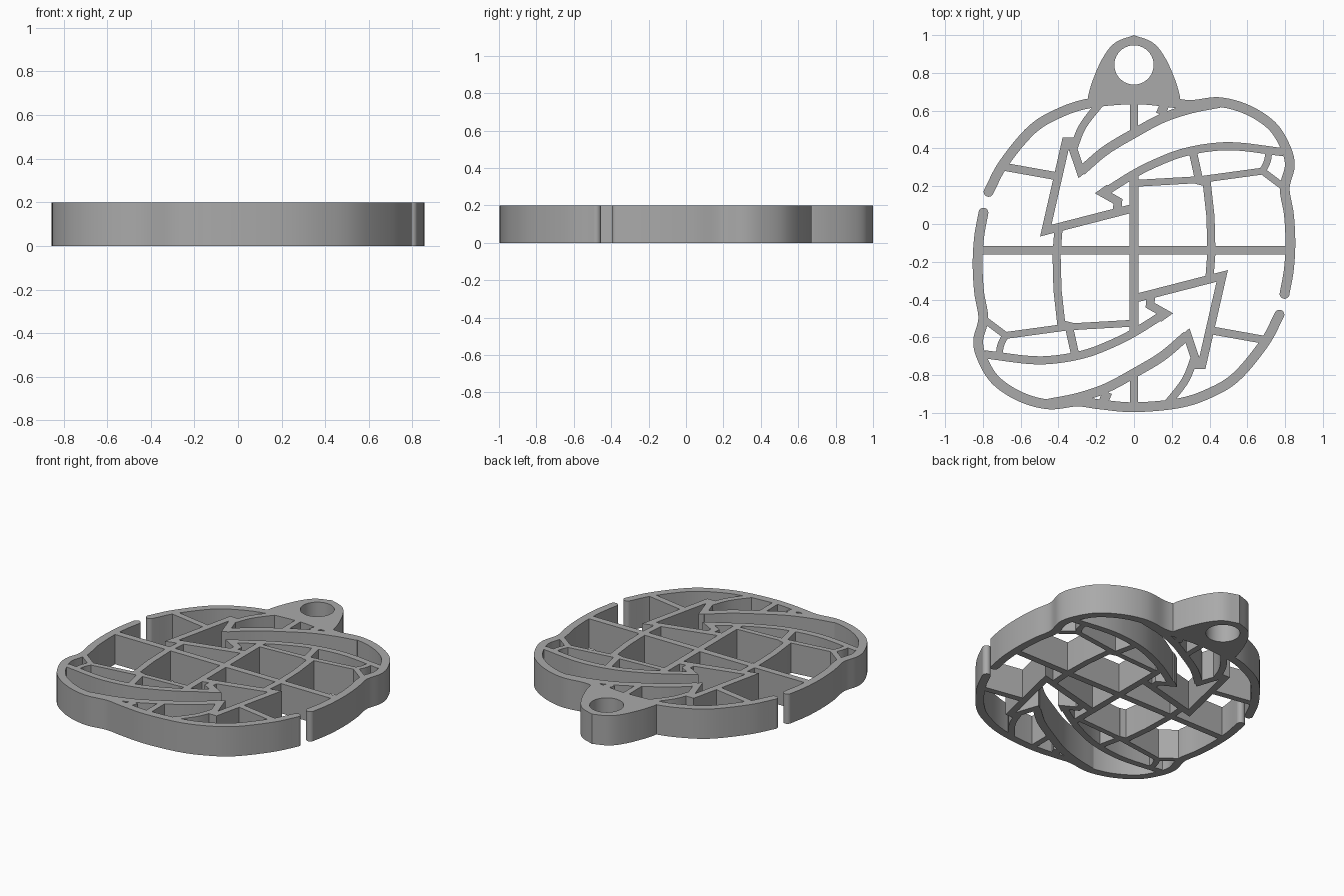
import bpy, bmesh, math
from mathutils import Vector

cube = bpy.data.objects.get("Cube")
if cube:
    bpy.data.objects.remove(cube, do_unlink=True)

HEIGHT = 0.2
MID_Y = -0.155          # centre of the half-turn symmetry
scene = bpy.context.scene

grey = bpy.data.materials.new("plain grey")
grey.use_nodes = True
grey.diffuse_color = (0.4, 0.4, 0.4, 1)
grey.node_tree.nodes["Principled BSDF"].inputs["Base Color"].default_value = (0.4, 0.4, 0.4, 1)

strokes = bpy.data.collections.new("strokes")
scene.collection.children.link(strokes)


def make_object(name, bm, collection):
    bmesh.ops.recalc_face_normals(bm, faces=bm.faces)
    mesh = bpy.data.meshes.new(name)
    bm.to_mesh(mesh)
    bm.free()
    mesh.materials.append(grey)
    obj = bpy.data.objects.new(name, mesh)
    collection.objects.link(obj)
    return obj


def smooth_path(points, steps=7):
    """Catmull-Rom curve through the points."""
    p = [points[0] * 2 - points[1]] + points + [points[-1] * 2 - points[-2]]
    out = []
    for a, b, c, d in zip(p, p[1:], p[2:], p[3:]):
        for i in range(steps):
            t = i / steps
            out.append(0.5 * (2 * b + (c - a) * t + (2 * a - 5 * b + 4 * c - d) * t * t
                              + (3 * b - a - 3 * c + d) * t ** 3))
    return out + [points[-1]]


def disc(name, x, y, radius, low, high, collection, sides=24):
    bm = bmesh.new()
    ring = [bm.verts.new((x + radius * math.cos(math.tau * i / sides),
                          y + radius * math.sin(math.tau * i / sides), low)) for i in range(sides)]
    extrude(bm, bm.faces.new(ring), high - low)
    return make_object(name, bm, collection)


def extrude(bm, face, height):
    new = bmesh.ops.extrude_face_region(bm, geom=[face])["geom"]
    bmesh.ops.translate(bm, vec=(0, 0, height), verts=[v for v in new if isinstance(v, bmesh.types.BMVert)])


def wall(name, points, width=0.045, curved=True, turned=False):
    """Upright ribbon of constant width with mitred corners."""
    pts = [Vector((-x, 2 * MID_Y - y)) if turned else Vector((x, y)) for x, y in points]
    path = smooth_path(pts) if curved and len(pts) > 2 else pts
    bm = bmesh.new()
    rings = []
    for i, p in enumerate(path):
        before = (p - path[i - 1]).normalized() if i else None
        after = (path[i + 1] - p).normalized() if i + 1 < len(path) else before
        before = before or after
        n1, n2 = Vector((-before.y, before.x)), Vector((-after.y, after.x))
        side = (n1 + n2).normalized()
        side *= width / 2 / max(side.dot(n1), 0.42)
        rings.append([bm.verts.new((*(p + side * s), z))
                      for s, z in ((1, 0), (-1, 0), (-1, HEIGHT), (1, HEIGHT))])
    for a, b in zip(rings, rings[1:]):
        for k in range(4):
            bm.faces.new((a[k], a[k - 1], b[k - 1], b[k]))
    bm.faces.new(rings[0])
    bm.faces.new(rings[-1])
    return make_object(name, bm, strokes)


# Parts that repeat after a half turn
for turned in (False, True):
    tag = "lower" if turned else "upper"

    # outer rim, from the gap over the top and round the lobe to the other gap
    wall(tag + "_rim", [(-.77, .17), (-.69, .32), (-.54, .5), (-.39, .59), (-.23, .64), (0, .66),
                        (.18, .645), (.3, .63), (.45, .645), (.6, .605), (.73, .52), (.8, .41),
                        (.825, .31), (.798, .19), (.82, .05), (.828, -.1), (.82, -.24), (.797, -.37)],
         .052, turned=turned)
    for x, y in ((-.77, .17), (.797, -.37)):
        s = -1 if turned else 1
        disc(tag + "_rim_end", s * x, 2 * MID_Y - y if turned else y, .026, 0, HEIGHT, strokes)

    # curved arrow: outer sweep, head and inner sweep
    wall(tag + "_outer_sweep", [(-.28, .28), (-.15, .39), (0, .48), (.15, .56), (.3, .61), (.45, .64)],
         .05, turned=turned)
    wall(tag + "_arrow_head", [(-.24, .315), (-.283, .28), (-.335, .435), (-.36, .435), (-.467, -.035),
                               (0, .085)], .045, False, turned)
    wall(tag + "_inner_sweep", [(-.16, .165), (0, .265), (.12, .325), (.25, .375), (.4, .405), (.55, .41),
                                (.79, .38)], .043, turned=turned)
    wall(tag + "_arrow_notch", [(-.13, .19), (-.165, .165), (-.085, .12), (-.09, .07)], .045, False, turned)

    # grid lines of the globe
    wall(tag + "_short_latitude", [(-.7, .305), (-.42, .255)], .042, turned=turned)
    wall(tag + "_lens_latitude", [(0, .215), (.35, .235), (.68, .28), (.8, .19)], .036, False, turned)
    wall(tag + "_lens_end", [(.675, .27), (.705, .33), (.715, .39)], .036, turned=turned)
    wall(tag + "_long_meridian", [(.31, .39), (.345, .23), (.385, .22), (.405, .04), (.41, -.15), (.4, -.28)],
         .043, False, turned)
    wall(tag + "_short_meridian", [(-.32, .4), (-.27, .52), (-.17, .65)], .04, turned=turned)
    wall(tag + "_pole_stub", [(0, .66), (0, .48)], .04, turned=turned)
    wall(tag + "_sweep_bridge", [(.14, .58), (.17, .65)], .05, turned=turned)

wall("centre_meridian", [(0, .27), (0, -.58)])
wall("equator", [(-.82, -.138), (.82, -.138)])

# Hanging tab
half = [Vector(p) for p in ((.245, .655), (.24, .69), (.215, .77), (.165, .88), (.1, .96), (0, 1))]
arc = smooth_path(half)
outline = arc + [Vector((-p.x, p.y)) for p in reversed(arc[:-1])]
bm = bmesh.new()
extrude(bm, bm.faces.new([bm.verts.new((p.x, p.y, 0)) for p in outline]), HEIGHT)
globe = make_object("globe_pendant", bm, scene.collection)

# Merge the walls into one body and drill the tab
cutter = disc("tab_hole_cutter", 0, .842, .104, -.1, HEIGHT + .1, scene.collection, 40)
cutter.hide_render = True
merge = globe.modifiers.new("merge", "BOOLEAN")
merge.operation, merge.solver, merge.operand_type = "UNION", "EXACT", "COLLECTION"
merge.collection = strokes
merge.use_self = True
drill = globe.modifiers.new("drill", "BOOLEAN")
drill.operation, drill.solver, drill.object = "DIFFERENCE", "EXACT", cutter
body = bpy.data.meshes.new_from_object(globe.evaluated_get(bpy.context.evaluated_depsgraph_get()))
globe.modifiers.clear()
globe.data = body
body.name = "globe_pendant"
body.materials.clear()
body.materials.append(grey)
for face in body.polygons:
    face.material_index = 0

# Remove helpers and shade
for obj in list(strokes.objects) + [cutter]:
    bpy.data.objects.remove(obj, do_unlink=True)
bpy.data.collections.remove(strokes)
bpy.ops.object.select_all(action="DESELECT")
globe.select_set(True)
bpy.context.view_layer.objects.active = globe
bpy.ops.object.shade_smooth_by_angle(angle=math.radians(30))
